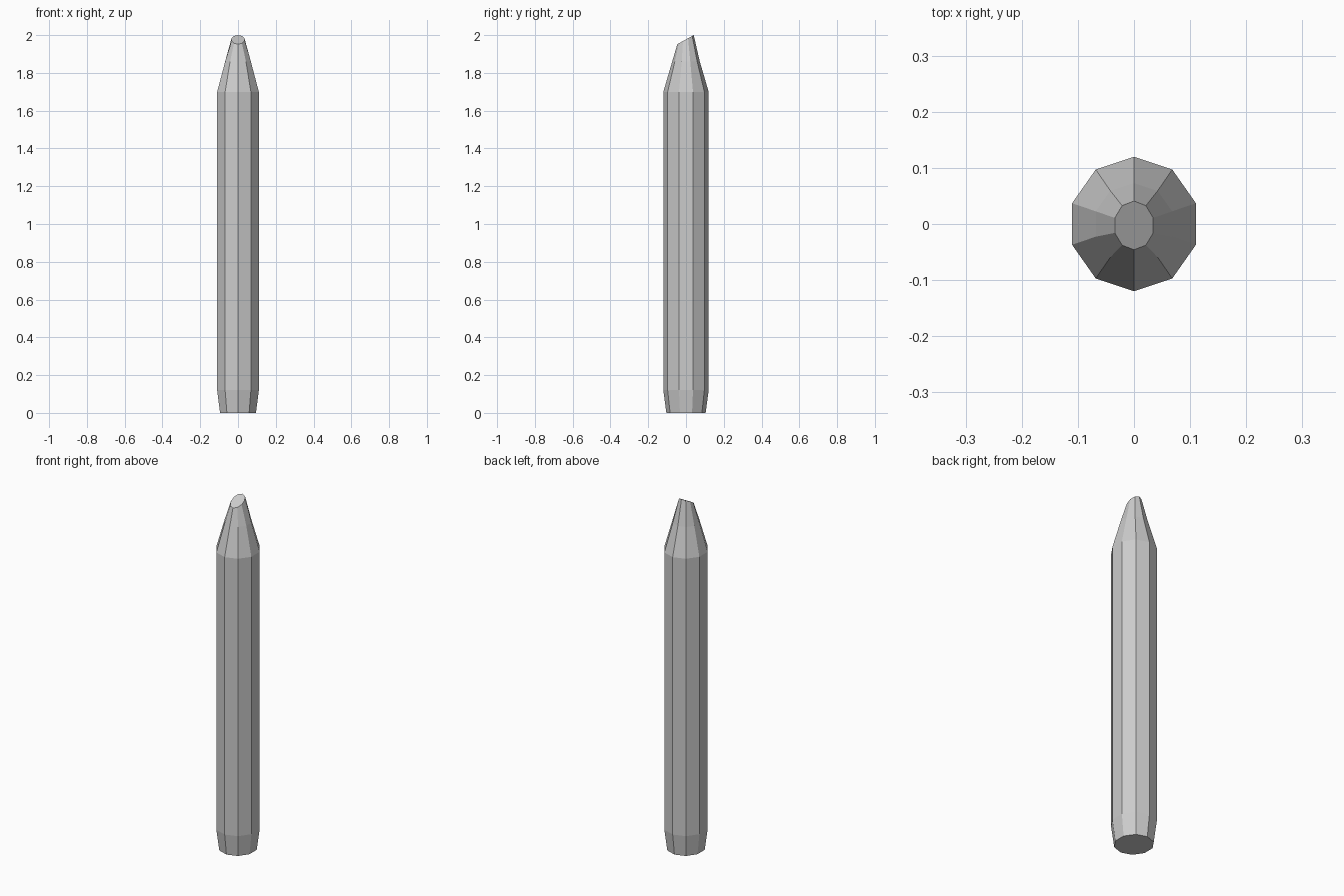
import bpy, bmesh
from math import sin, cos, pi

if "Cube" in bpy.data.objects:
    bpy.data.objects.remove(bpy.data.objects["Cube"])

SIDES = 10

# Rings from foot to tip: radius x, radius y, centre y, height, slope of the ring along y
RINGS = [
    (0.100, 0.104, 0.0, 0.0, 0.0),
    (0.116, 0.120, 0.0, 0.12, 0.0),
    (0.116, 0.120, 0.0, 1.70, 0.0),
    (0.0715, 0.073, 0.0, 1.86, 0.0),
    (0.036, 0.0435, -0.0025, 1.976, 0.55),   # slanted cut
]

bm = bmesh.new()
loops = []
for rx, ry, cy, z, slope in RINGS:
    loop = []
    for i in range(SIDES):
        a = pi / 2 + 2 * pi * i / SIDES
        dy = ry * sin(a)
        loop.append(bm.verts.new((rx * cos(a), cy + dy, z + slope * dy)))
    loops.append(loop)

# Side walls
for low, high in zip(loops, loops[1:]):
    for i in range(SIDES):
        j = (i + 1) % SIDES
        bm.faces.new((low[i], low[j], high[j], high[i]))

# Foot and slanted tip caps
bm.faces.new(loops[0][::-1])
bm.faces.new(loops[-1])
bmesh.ops.recalc_face_normals(bm, faces=bm.faces)

mesh = bpy.data.meshes.new("pointed_post")
bm.to_mesh(mesh)
bm.free()
post = bpy.data.objects.new("pointed_post", mesh)
bpy.context.collection.objects.link(post)
